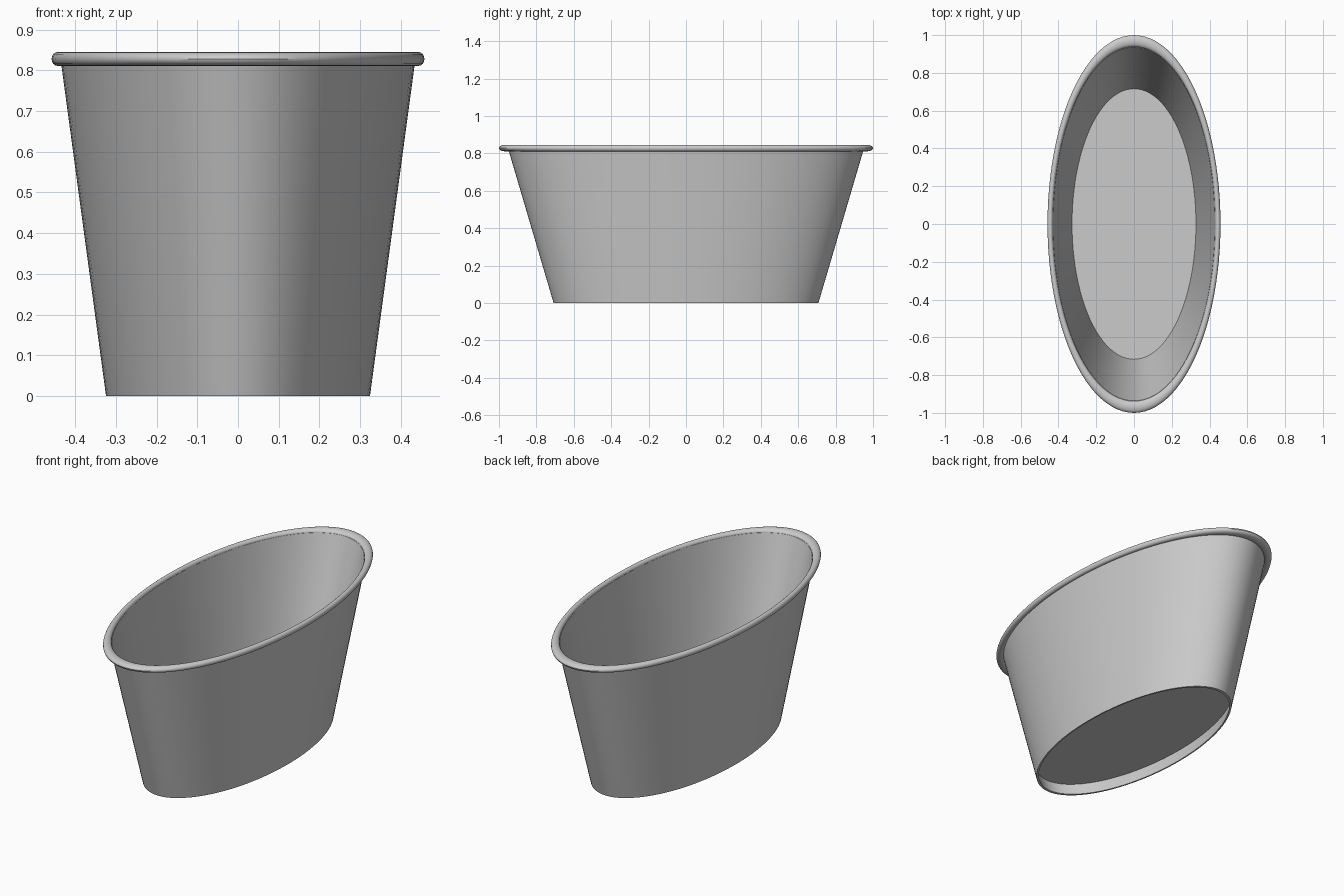
import bpy
import bmesh
from math import cos, sin, pi, radians

cube = bpy.data.objects.get("Cube")
if cube:
    bpy.data.objects.remove(cube, do_unlink=True)

SIDES = 96
SQUASH = 0.458      # oval width relative to its length
HEIGHT = 0.828      # height of the rim's centre line
FLOOR = 0.07        # recess under the floor

grey = bpy.data.materials.new("grey metal")
grey.use_nodes = True
colour = (0.6, 0.6, 0.6, 1)
grey.diffuse_color = colour
grey.node_tree.nodes["Principled BSDF"].inputs["Base Color"].default_value = colour


def oval_lathe(name, profile, closed=True):
    """Sweep a (radius, height) profile around an oval; open ends get caps."""
    bm = bmesh.new()
    rings = []
    for r, z in profile:
        rings.append([bm.verts.new((SQUASH * r * cos(2 * pi * i / SIDES),
                                    r * sin(2 * pi * i / SIDES), z))
                      for i in range(SIDES)])
    pairs = list(zip(rings, rings[1:]))
    if closed:
        pairs.append((rings[-1], rings[0]))
    else:
        bm.faces.new(rings[0])
        bm.faces.new(rings[-1])
    for a, b in pairs:
        for i in range(SIDES):
            j = (i + 1) % SIDES
            bm.faces.new((a[i], a[j], b[j], b[i]))
    bmesh.ops.recalc_face_normals(bm, faces=bm.faces)
    mesh = bpy.data.meshes.new(name)
    bm.to_mesh(mesh)
    bm.free()
    mesh.materials.append(grey)
    obj = bpy.data.objects.new(name, mesh)
    bpy.context.collection.objects.link(obj)
    bpy.ops.object.select_all(action="DESELECT")
    obj.select_set(True)
    bpy.context.view_layer.objects.active = obj
    bpy.ops.object.shade_smooth_by_angle(angle=radians(35))
    return obj


# Thin tapered wall
oval_lathe("tub_wall", [(0.708, 0), (0.952, HEIGHT), (0.936, HEIGHT), (0.692, 0)])

# Raised floor plate, tucked into the wall
oval_lathe("tub_floor", [(0.72, FLOOR), (0.722, FLOOR + 0.012)], closed=False)

# Rolled rim
oval_lathe("rolled_rim", [(0.969 + 0.031 * cos(2 * pi * k / 16),
                           HEIGHT + 0.017 * sin(2 * pi * k / 16))
                          for k in range(16)])
